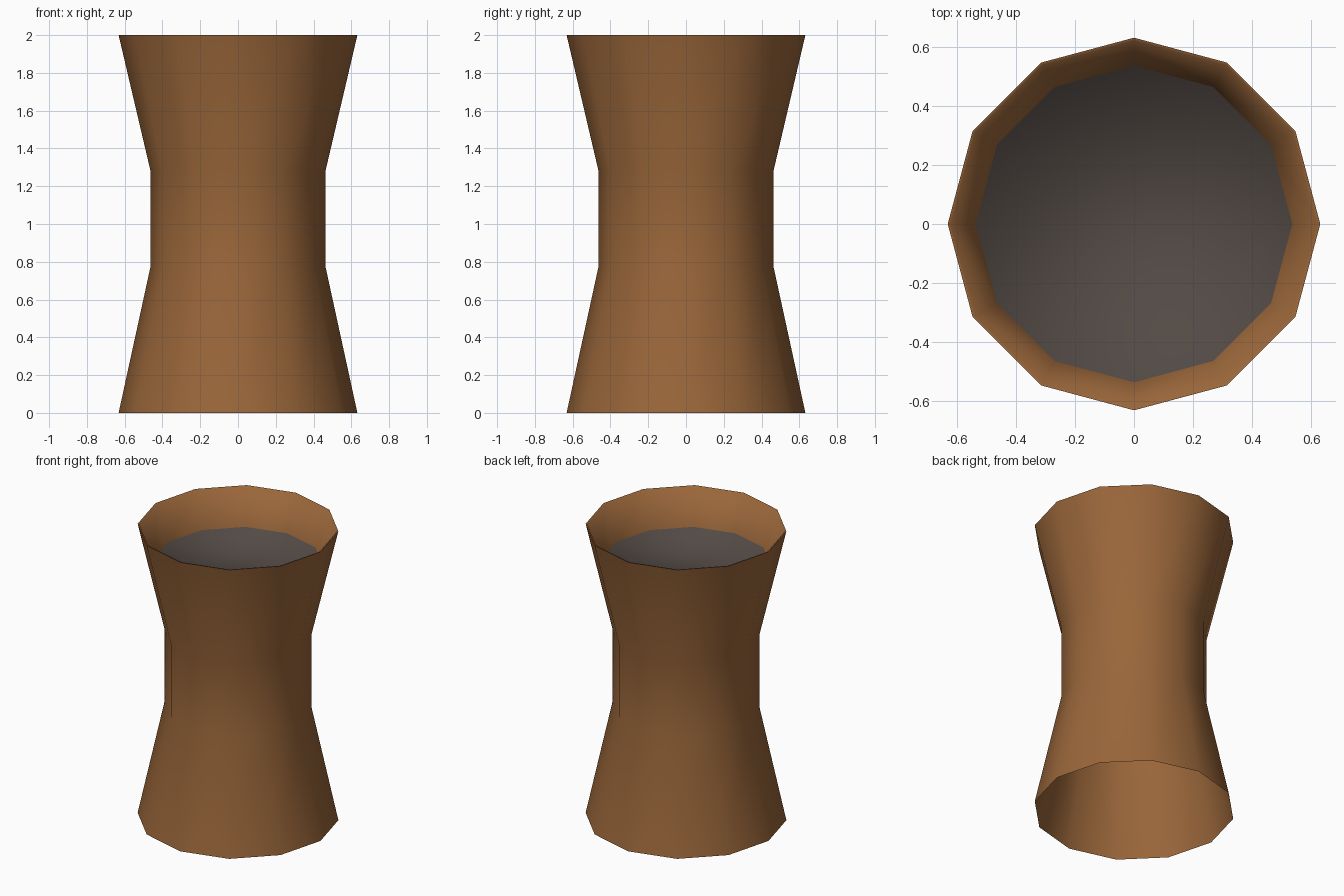
import bpy, bmesh, math

if "Cube" in bpy.data.objects:
    bpy.data.objects.remove(bpy.data.objects["Cube"])

SIDES = 12


def material(name, colour):
    m = bpy.data.materials.new(name)
    m.diffuse_color = (*colour, 1)
    m.use_nodes = True
    m.node_tree.nodes["Principled BSDF"].inputs["Base Color"].default_value = m.diffuse_color
    return m


def lathe(name, profile, mat, cap_last=False):
    """Revolve (radius, z) points into a smooth twelve-sided shell."""
    bm = bmesh.new()
    rings = []
    for r, z in profile:
        rings.append([bm.verts.new((r * math.cos(2 * math.pi * i / SIDES),
                                    r * math.sin(2 * math.pi * i / SIDES), z))
                      for i in range(SIDES)])
    for a, b in zip(rings, rings[1:]):
        for i in range(SIDES):
            j = (i + 1) % SIDES
            bm.faces.new((a[i], a[j], b[j], b[i]))
    if cap_last:
        bm.faces.new(rings[-1])
    for f in bm.faces:
        f.smooth = True
    mesh = bpy.data.meshes.new(name)
    bm.to_mesh(mesh)
    bm.free()
    mesh.materials.append(mat)
    obj = bpy.data.objects.new(name, mesh)
    bpy.context.collection.objects.link(obj)
    return obj


wood = material("brown wood", (0.32, 0.133, 0.042))
skin = material("dark grey skin", (0.085, 0.068, 0.059))

# Waisted outer shell, open at the foot
lathe("drum_shell", [(0.632, 0), (0.463, 0.775), (0.463, 1.28), (0.632, 2)], wood)

# Inner wall dropping from the rim to the recessed head
lathe("inner_rim", [(0.632, 2), (0.622, 1.998), (0.537, 1.755)], wood)

# Recessed head with a small upturned lip
lathe("drum_head", [(0.546, 1.778), (0.536, 1.75)], skin, cap_last=True)
